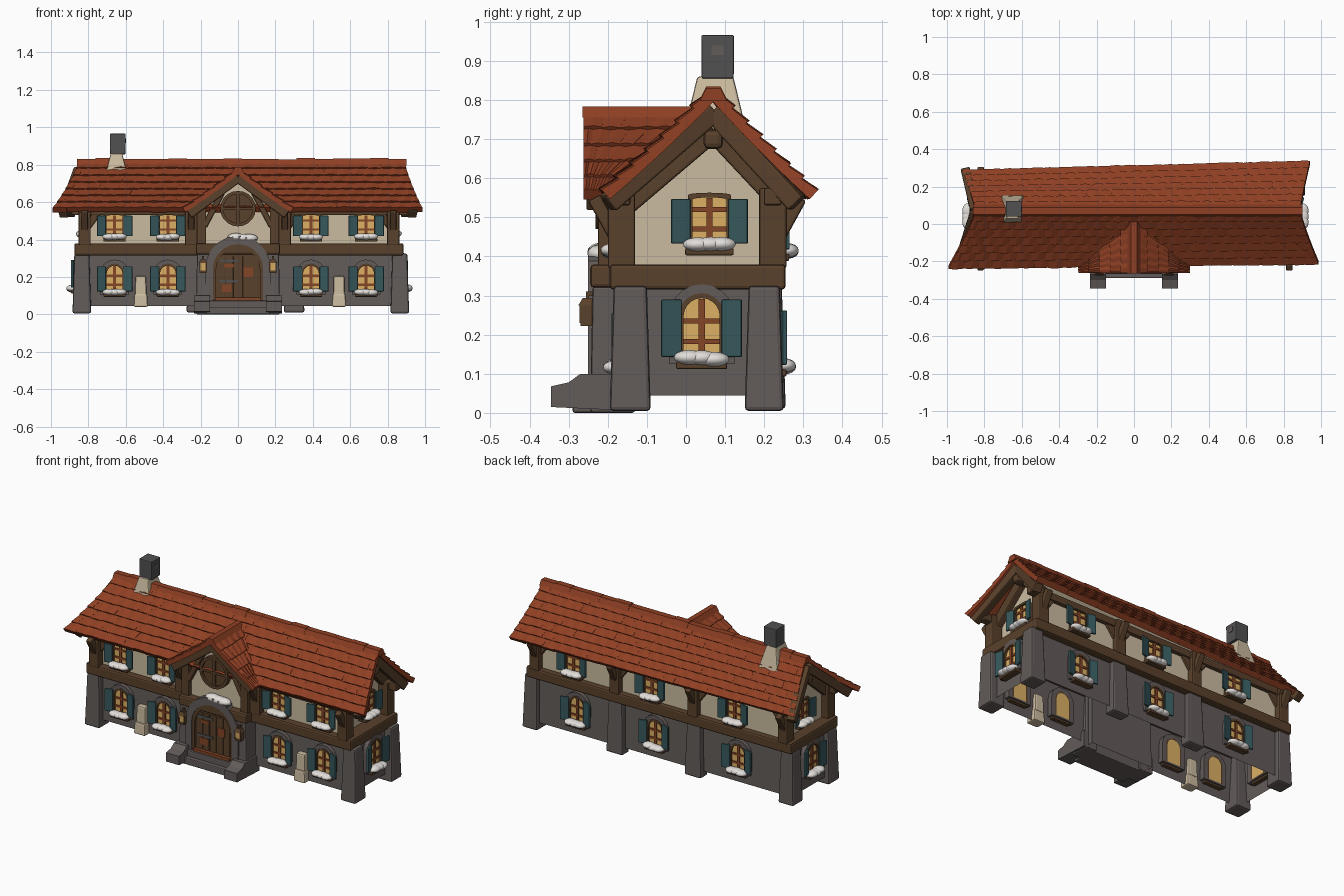
import bpy, bmesh, math, random
from mathutils import Vector, Matrix

if "Cube" in bpy.data.objects:
    bpy.data.objects.remove(bpy.data.objects["Cube"])
random.seed(4)

def material(name, rgb):
    m = bpy.data.materials.new(name)
    m.diffuse_color = (*rgb, 1)
    m.use_nodes = True
    m.node_tree.nodes["Principled BSDF"].inputs["Base Color"].default_value = m.diffuse_color
    return m
TILE = material("red_tile", (0.275, 0.05, 0.017))
STONE = material("grey_stone", (0.122, 0.105, 0.10))
CREAM = material("cream_plaster", (0.60, 0.50, 0.35))
WOOD = material("brown_timber", (0.10, 0.052, 0.024))
TEAL = material("teal_shutter", (0.036, 0.095, 0.105))
GLOW = material("yellow_glass", (0.72, 0.44, 0.13))
SNOW = material("snow", (0.76, 0.73, 0.70))
RUST = material("rust_bars", (0.23, 0.058, 0.02))
DARK = material("dark_stone", (0.085, 0.082, 0.085))
I = Matrix.Identity(4)

def mesh(name, verts, faces, mat, M=I, bevel=0):
    bm = bmesh.new()
    vs = [bm.verts.new(M @ Vector(v)) for v in verts]
    for f in faces:
        bm.faces.new([vs[i] for i in f])
    bmesh.ops.recalc_face_normals(bm, faces=bm.faces)
    me = bpy.data.meshes.new(name)
    bm.to_mesh(me)
    bm.free()
    me.materials.append(mat)
    ob = bpy.data.objects.new(name, me)
    bpy.context.collection.objects.link(ob)
    if bevel:
        b = ob.modifiers.new("bevel", "BEVEL")
        b.width, b.segments = bevel, 2
    return ob

SIDES = [(0, 1, 5, 4), (1, 2, 6, 5), (2, 3, 7, 6), (3, 0, 4, 7)]
CAPS = [(3, 2, 1, 0), (4, 5, 6, 7)]
def box(name, x0, x1, y0, y1, z0, z1, mat, M=I, taper=0, bevel=0, hollow=False):
    t = taper
    v = [(x0, y0, z0), (x1, y0, z0), (x1, y1, z0), (x0, y1, z0),
         (x0+t, y0+t, z1), (x1-t, y0+t, z1), (x1-t, y1-t, z1), (x0+t, y1-t, z1)]
    return mesh(name, v, SIDES + ([] if hollow else CAPS), mat, M, bevel)

def beam(name, p, q, w, d, mat=WOOD, bevel=0.006):
    p, q = Vector(p), Vector(q)
    M = Matrix.Translation(p) @ (q - p).to_track_quat('Z', 'Y').to_matrix().to_4x4()
    return box(name, -w/2, w/2, -d/2, d/2, 0, (q - p).length, mat, M, 0, bevel)

def prism(name, pts, y0, y1, mat, M=I):
    n = len(pts)
    v = [(x, y, z) for y in (y0, y1) for x, z in pts]
    f = [tuple(range(n)), tuple(range(2*n-1, n-1, -1))]
    f += [(i, (i+1) % n, n+(i+1) % n, n+i) for i in range(n)]
    return mesh(name, v, f, mat, M)

def ring(name, outer, inner, y0, y1, mat, M=I):
    n = len(outer)
    v = [(x, y, z) for pts in (outer, inner) for y in (y0, y1) for x, z in pts]
    f = []
    for i in range(n):
        j = (i+1) % n
        for a, b in ((0, 1), (1, 3), (3, 2), (2, 0)):
            f.append((a*n+i, a*n+j, b*n+j, b*n+i))
    return mesh(name, v, f, mat, M)

def arch(w, z0, z1, n=10, rise=None):
    r = w/2 if rise is None else rise
    return [(-w/2, z0), (w/2, z0)] + [(w/2*math.cos(math.pi*i/n), z1-r+r*math.sin(math.pi*i/n)) for i in range(n+1)]

def circle(r, cz, n=20):
    return [(r*math.cos(2*math.pi*i/n), cz+r*math.sin(2*math.pi*i/n)) for i in range(n)]

def snow(M, w, z, y, h=0.036):
    for k in (-1, 0, 1):
        bm = bmesh.new()
        T = M @ Matrix.Translation((k*w*0.24, y, z+random.uniform(-.003, .003))) @ Matrix.Diagonal((w*0.3, 0.03, h/2, 1))
        bmesh.ops.create_icosphere(bm, subdivisions=3, radius=1, matrix=T)
        for f in bm.faces:
            f.smooth = True
        me = bpy.data.meshes.new("sill_snow")
        bm.to_mesh(me)
        bm.free()
        me.materials.append(SNOW)
        bpy.context.collection.objects.link(bpy.data.objects.new("sill_snow", me))

# Window with frame, glass, bars, shutters, sill and snow; built facing -y
def window(x, y, z, turn, arched, s=1.0):
    M = Matrix.Translation((x, y, z)) @ Matrix.Rotation(math.radians(turn), 4, 'Z') @ Matrix.Scale(s, 4)
    rise = None if arched else 0.006
    h = 0.155 if arched else 0.13
    if arched:
        ring("window_stone_arch", arch(0.16, -.01, h+.03), arch(0.105, 0, h), -.022, .03, STONE, M)
    ring("window_frame", arch(0.11, -.008, h+.008, rise=rise), arch(0.088, 0, h-.004, rise=rise), -.024, .03, WOOD, M)
    prism("window_glass", arch(0.09, 0, h-.002, rise=rise), -.012, .03, GLOW, M)
    box("window_bar", -.008, .008, -.019, -.01, 0, h-.006, RUST, M)
    for bz in (.045, .095):
        box("window_bar", -.044, .044, -.018, -.01, bz-.006, bz+.006, RUST, M)
    for sx in (-1, 1):
        S = M @ Matrix.Translation((sx*.051, -.02, 0)) @ Matrix.Rotation(math.radians(-sx*14), 4, 'Z')
        a, b = sorted((0, sx*.05))
        box("shutter", a, b, -.012, 0, .008, h-.008, TEAL, S, 0, .003)
    box("window_sill", -.062, .062, -.042, .02, -.022, -.004, WOOD, M, 0, .004)
    snow(M, 0.125, 0.004, -.036)

# Lower stone walls (open underneath), timber band, plastered upper storey
box("stone_wall", -.855, .87, -.155, .222, .045, .33, STONE, taper=.01, hollow=True)
box("timber_band", -.875, .885, -.195, .255, .315, .38, WOOD, bevel=.01)
YZ = Matrix.Rotation(math.radians(90), 4, 'Z')   # maps profile x to y, depth to x
prism("upper_wall", [(-.155, .36), (.222, .36), (.222, .56), (.07, .74), (-.155, .56)], -.80, .81, CREAM, YZ)

# Corner and back buttresses
for x0, x1 in ((-.885, -.785), (.815, .915)):
    for y0, y1 in ((-.195, -.09), (.15, .25)):
        box("corner_buttress", x0, x1, y0, y1, .005, .325, STONE, taper=.01, bevel=.01)
for x in (.3, -.22):
    box("back_buttress", x-.055, x+.055, .185, .255, .01, .325, STONE, taper=.01, bevel=.01)

# Upper posts with eave braces, plates
for side, y, xs in ((-1, -.165, (-.82, -.25, .25, .83)), (1, .222, (-.82, -.22, .3, .83))):
    for x in xs:
        beam("post", (x, y, .37), (x, y, .575), .065, .07)
        beam("eave_brace", (x, y+side*.015, .45), (x, y+side*.07, .55), .035, .035)
        for k in (-1, 1):
            if abs(x+k*.09) < .85:
                beam("post_brace", (x+k*.015, y, .47), (x+k*.075, y, .55), .028, .04)
    beam("wall_plate", (-.89, y, .553), (.91, y, .553), .045, .045)
for sx in (-1, 1):
    for ye, xe in ((-.2, .935), (.285, .90)):
        beam("barge_board", (sx*.85, .07, .77), (sx*xe, ye, .535), .05, .05)
        beam("gable_timber", (sx*.81, .07, .725), (sx*.81, .07+(ye-.07)*.85, .53), .05, .06)
    beam("ridge_beam_end", (sx*.75, .07, .70), (sx*.88, .07, .70), .05, .05, bevel=.014)

# Tiled roof slope: pos(u, t) with t from ridge to eave
def slope(name, pos, rows, cols, thick=.02):
    e = .01
    def norm(u, t):
        n = (pos(u+e, t)-pos(u-e, t)).cross(pos(u, t+e)-pos(u, t-e)).normalized()
        return n if n.z > 0 else -n
    v, f = [], []
    for r in range(rows):
        off = .5/cols*(r % 2)
        for c in range(cols+(r % 2)):
            ua, ub = max(0, c/cols-off), min(1, (c+1)/cols-off)
            t0, t1 = r/rows, (r+1)/rows+.01+random.uniform(-.005, .005)
            j = random.uniform(-.0015, .0015)
            b = len(v)
            for t, h in ((t0, thick*.55), (t1, thick+j)):
                for u, k in ((ua, 0), ((ua+ub)/2, .004), (ub, 0)):
                    p, n = pos(u, t), norm(u, min(.95, t))
                    v += [p-n*.012, p+n*(h+k)]
            # vertex order: bottom/top pairs across upper edge, then lower edge
            for a in (0, 2):
                f += [(b+a+1, b+a+3, b+a+9, b+a+7), (b+a, b+a+6, b+a+8, b+a+2),
                      (b+a+6, b+a+7, b+a+9, b+a+8), (b+a, b+a+2, b+a+3, b+a+1)]
            f += [(b, b+1, b+7, b+6), (b+4, b+10, b+11, b+5)]
    return mesh(name, v, f, TILE)

def lerp(a, b, t):
    return a+(b-a)*t
def main_slope(eave_l, eave_r):
    def pos(u, t):
        k = max(t, 0)**1.2
        x = lerp(lerp(-.85, eave_l[0], k), lerp(.89, eave_r[0], k), u)
        y = lerp(.07, lerp(eave_l[1], eave_r[1], u), t)
        return Vector((x, y, lerp(.812, .558, t)-.025*t*(1-t)))
    return pos
slope("front_roof_tiles", main_slope((-.99, -.225), (.985, -.2)), 7, 26)
slope("back_roof_tiles", main_slope((-.915, .272), (.94, .322)), 7, 26)
for i in range(18):
    a = lerp(-.86, .90, i/18)
    j = random.uniform(-.003, .003)
    prism("ridge_cap", [(.07+dx, .81+dz+j) for dx, dz in ((-.035, -.012), (-.018, .022), (.018, .022), (.035, -.012))],
          -a-.099, -a, TILE, YZ)

# Entrance bay: stone base, plastered gable, cross roof
box("bay_base", -.205, .205, -.225, -.1, .02, .34, STONE, taper=.004, hollow=True)
prism("bay_gable_wall", [(-.19, .36), (.19, .36), (.19, .58), (0, .735), (-.19, .58)], -.2, .0, CREAM)
box("bay_band", -.225, .225, -.245, -.1, .32, .38, WOOD, bevel=.01)
for sx in (-1, 1):
    box("door_buttress", min(sx*.15, sx*.225), max(sx*.15, sx*.225), -.245, -.13, 0, .325, STONE, taper=.006, bevel=.008)
    beam("bay_post", (sx*.195, -.2, .37), (sx*.195, -.2, .6), .05, .05)
    beam("bay_barge_board", (0, -.225, .735), (sx*.265, -.225, .54), .06, .06)
    beam("bay_brace", (sx*.18, -.21, .47), (sx*.08, -.21, .66), .03, .03)
    def bay_pos(u, t, sx=sx):
        z = lerp(.762, .557, t)-.02*t*(1-t)
        back = max(-.2, .07-(.83-z)/.83+.04)
        return Vector((sx*.285*t, lerp(-.262, back, u), z))
    slope("bay_roof_tiles", bay_pos, 5, 5, .018)
for i in range(4):
    y = -.265+i*.07
    prism("bay_ridge_cap", [(-.035, .755), (-.016, .784), (.016, .784), (.035, .755)], y, y+.075, TILE)
ring("round_window_frame", circle(.095, .565), circle(.078, .565), -.232, -.19, WOOD)
prism("round_window_shutter", circle(.085, .565), -.22, -.19, WOOD)
beam("round_window_bar", (-.08, -.223, .565), (.08, -.223, .565), .016, .014, bevel=0)
beam("round_window_bar", (0, -.223, .485), (0, -.223, .645), .016, .014, bevel=0)
box("bay_sill", -.06, .1, -.25, -.19, .38, .4, STONE)
snow(Matrix.Translation((.025, 0, 0)), .15, .41, -.222, .045)

# Door
ring("door_stone_arch", arch(.35, .05, .42), arch(.27, .05, .375), -.25, -.18, STONE)
ring("door_frame", arch(.275, .06, .378), arch(.235, .075, .355), -.245, -.19, WOOD)
prism("door_leaf", arch(.24, .07, .358), -.232, -.13, WOOD)
for x in (-.09, -.045, 0, .045, .09):
    box("door_plank", x-.02, x+.02, -.237, -.228, .09, .31, WOOD, bevel=.002)
for x, z0, z1 in ((-.06, .12, .16), (.055, .20, .25), (-.05, .25, .27)):
    box("door_panel", x-.025, x+.025, -.24, -.23, z0, z1, RUST)
for z in (.17, .28):
    box("door_hinge", -.1, .0, -.242, -.23, z, z+.014, DARK)
box("door_threshold", -.12, .12, -.255, -.2, .07, .09, RUST)

# Steps, side blocks and lanterns
box("lower_step", -.17, .17, -.29, -.14, .0, .04, STONE, bevel=.006)
box("upper_step", -.17, .17, -.265, -.14, .0, .074, STONE, bevel=.006)
for sx in (-1, 1):
    prism("step_side_block", [(-.345, .015), (-.13, .005), (-.13, .10), (-.27, .10), (-.3, .078), (-.345, .068)],
          min(-sx*.15, -sx*.235), max(-sx*.15, -sx*.235), STONE, YZ)
    x = sx*.187
    box("lantern_glass", x-.016, x+.016, -.268, -.236, .232, .276, GLOW, taper=-.003)
    box("lantern_cap", x-.024, x+.024, -.276, -.228, .274, .294, WOOD, taper=.012)
    box("lantern_base", x-.018, x+.018, -.27, -.234, .222, .234, WOOD)
    for dx in (-.017, .017):
        box("lantern_bar", x+dx-.003, x+dx+.003, -.272, -.232, .23, .276, WOOD)
    beam("lantern_arm", (x, -.2, .305), (x, -.255, .305), .012, .012, bevel=0)
    beam("lantern_hook", (x, -.252, .288), (x, -.252, .31), .008, .008, bevel=0)

# Pale front buttresses between the windows
for x in (-.52, .54):
    box("pale_buttress", x-.038, x+.038, -.195, -.13, .04, .11, CREAM, taper=.004, bevel=.008)
    box("pale_buttress_top", x-.031, x+.031, -.183, -.13, .10, .205, CREAM, taper=.003, bevel=.008)

# Windows on all four sides
for x in (-.66, -.375, .39, .685):
    window(x, -.149, .115, 0, True, .96)
    window(x, -.155, .41, 0, False, .96)
for x in (.56, .04, -.51):
    window(x, .215, .115, 180, True)
    window(x+.02, .222, .41, 180, False)
for sx in (-1, 1):
    window(.864 if sx > 0 else -.849, .04, .135, 90*sx, True, 1.05)
    window(.81 if sx > 0 else -.80, .06, .425, 90*sx, False, 1.0)

# Chimney
box("chimney_base", -.715, -.585, -.005, .155, .72, .86, CREAM, taper=.034, bevel=.006)
box("chimney_stack", -.684, -.602, .04, .122, .855, .966, DARK, taper=-.001, bevel=.004)
box("chimney_vent", -.66, -.599, .065, .097, .915, .94, STONE)
